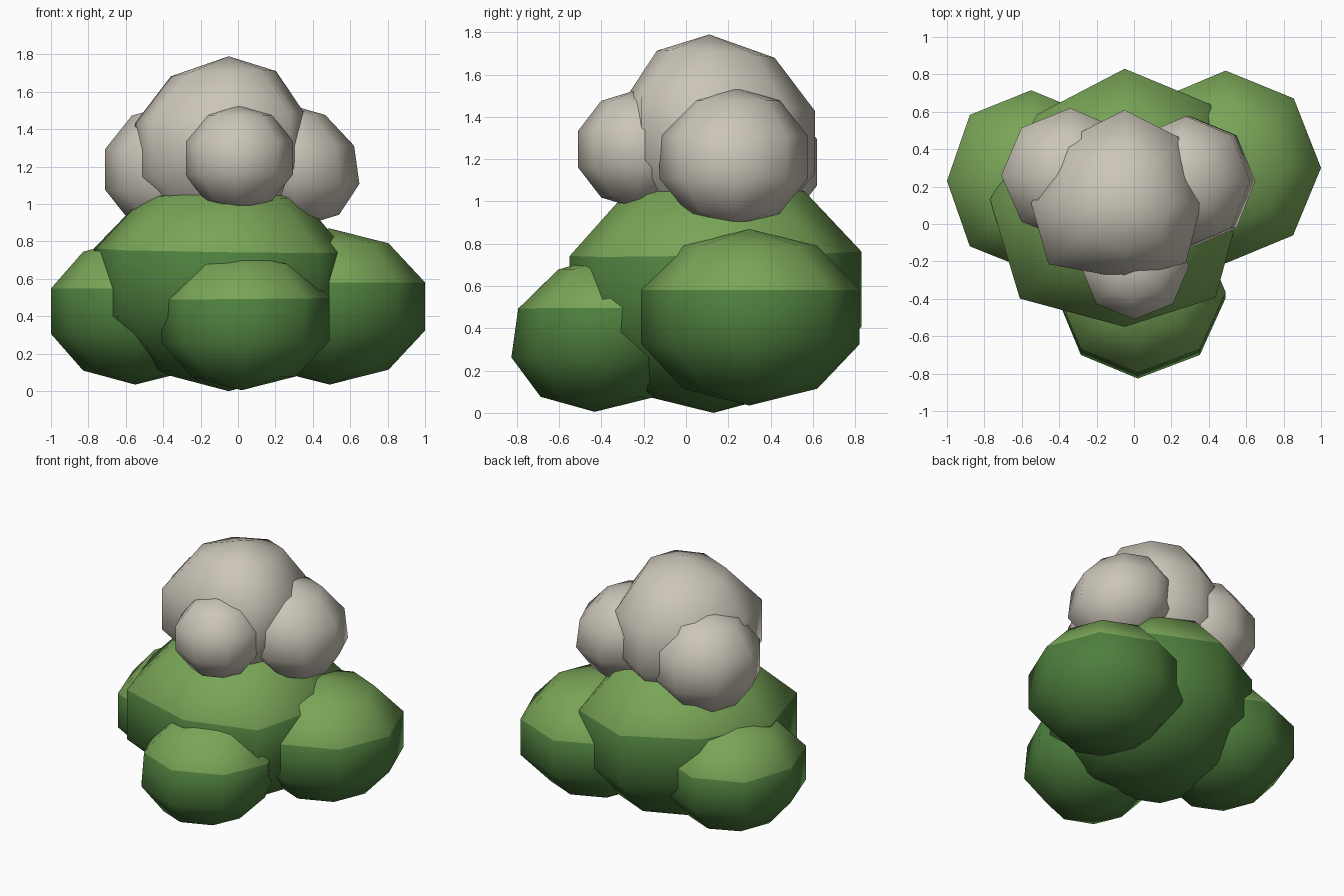
import bpy, bmesh, math

if "Cube" in bpy.data.objects:
    bpy.data.objects.remove(bpy.data.objects["Cube"])


def material(name, rgb):
    m = bpy.data.materials.new(name)
    m.diffuse_color = (*rgb, 1)
    m.use_nodes = True
    m.node_tree.nodes["Principled BSDF"].inputs["Base Color"].default_value = m.diffuse_color
    return m


LIGHT = material("light_leaf_green", (0.19, 0.375, 0.095))
DARK = material("dark_leaf_green", (0.075, 0.21, 0.047))
STONE = material("warm_grey", (0.60, 0.56, 0.48))
WIDE = math.cos(math.radians(18))  # radius of the widest rings


def blob(name, xs, ys, zs, tip, mats, corners=(1, 1, 1, 1), tilt=(0, 0), lean=(0, 0)):
    """Eight-sided, five-band ball; each side reaches its own extent from the tip.
    corners scales the diagonals (front left, front right, back left, back right),
    tilt raises z along x and y, lean shifts x and y with height."""
    bm = bmesh.new()
    bmesh.ops.create_uvsphere(bm, u_segments=8, v_segments=5, radius=1)
    # upper two bands take the second material
    for f in bm.faces:
        f.smooth = True
        f.material_index = len(mats) - 1 if f.calc_center_median().z > 0.35 else 0
    zc, h = (zs[0] + zs[1]) / 2, (zs[1] - zs[0]) / 2
    for v in bm.verts:
        x, y, z = v.co
        k = 1
        if abs(z) < 0.5 and min(abs(x), abs(y)) > 0.1:
            k = corners[(x > 0) + 2 * (y > 0)]
        dx = k * x / WIDE * (xs[1] - tip[0] if x > 0 else tip[0] - xs[0])
        dy = k * y / WIDE * (ys[1] - tip[1] if y > 0 else tip[1] - ys[0])
        dz = z * h
        v.co = (tip[0] + dx + lean[0] * dz, tip[1] + dy + lean[1] * dz,
                zc + dz + tilt[0] * dx + tilt[1] * dy)
    me = bpy.data.meshes.new(name)
    bm.to_mesh(me)
    bm.free()
    for m in mats:
        me.materials.append(m)
    ob = bpy.data.objects.new(name, me)
    bpy.context.collection.objects.link(ob)
    return ob


# Leafy base: dark underside, light crown
GREEN = [DARK, LIGHT]
blob("bush_centre", (-0.77, 0.58), (-0.55, 0.83), (0.0, 1.15), (-0.05, 0.13), GREEN,
     corners=(1.1, 1.09, 0.92, 1.03), tilt=(-0.015, 0.015))
blob("bush_left", (-1.0, -0.06), (-0.25, 0.715), (0.035, 0.82), (-0.55, 0.23), GREEN,
     corners=(1.03, 1, 1.03, 1))
blob("bush_right", (-0.02, 1.0), (-0.21, 0.82), (0.035, 0.87), (0.49, 0.30), GREEN,
     corners=(1, 1, 1, 1.01))
blob("bush_front", (-0.41, 0.49), (-0.81, 0.07), (0.005, 0.75), (0.02, -0.38), GREEN,
     tilt=(0.01, 0), lean=(0, 0.14))

# Grey upper cluster
GREY = [STONE]
blob("top_centre", (-0.55, 0.36), (-0.29, 0.61), (0.83, 1.79), (-0.05, 0.11), GREY,
     corners=(1.15, 1.13, 0.94, 1.0), tilt=(0.05, -0.06))
blob("top_left", (-0.71, 0.01), (-0.09, 0.62), (0.83, 1.54), (-0.34, 0.26), GREY)
blob("top_right", (-0.05, 0.635), (-0.125, 0.575), (0.88, 1.54), (0.29, 0.23), GREY,
     lean=(-0.14, 0))
blob("top_front", (-0.285, 0.295), (-0.51, 0.06), (0.965, 1.53), (0.0, -0.225), GREY)
